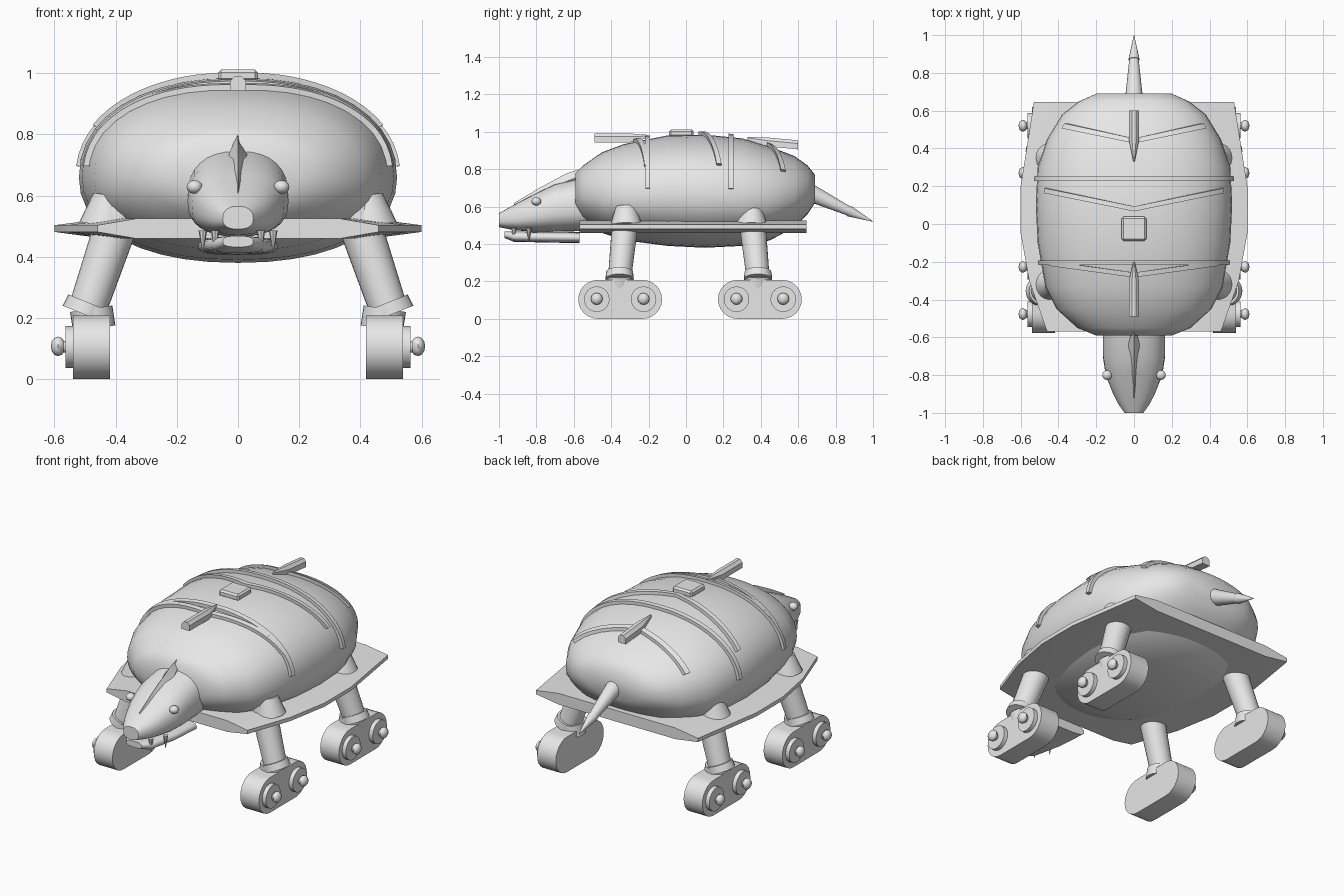
import bpy, bmesh
from math import sin, cos, pi, radians
from mathutils import Vector, Matrix

if "Cube" in bpy.data.objects:
    bpy.data.objects.remove(bpy.data.objects["Cube"])

grey = bpy.data.materials.new("plain grey")
grey.use_nodes = True
grey.diffuse_color = (0.8, 0.8, 0.8, 1)
grey.node_tree.nodes["Principled BSDF"].inputs["Base Color"].default_value = (0.8, 0.8, 0.8, 1)


def finish(name, bm, angle=35):
    bmesh.ops.recalc_face_normals(bm, faces=bm.faces)
    mesh = bpy.data.meshes.new(name)
    bm.to_mesh(mesh)
    bm.free()
    mesh.materials.append(grey)
    ob = bpy.data.objects.new(name, mesh)
    bpy.context.collection.objects.link(ob)
    bpy.ops.object.select_all(action='DESELECT')
    ob.select_set(True)
    bpy.context.view_layer.objects.active = ob
    bpy.ops.object.shade_smooth_by_angle(angle=radians(angle))
    return ob


def loft(name, rings, angle=35):
    """Skin a list of equal closed rings and cap both ends."""
    bm = bmesh.new()
    vs = [[bm.verts.new(p) for p in ring] for ring in rings]
    n = len(vs[0])
    for a, b in zip(vs, vs[1:]):
        for i in range(n):
            j = (i + 1) % n
            bm.faces.new((a[i], a[j], b[j], b[i]))
    bm.faces.new(vs[0])
    bm.faces.new(vs[-1])
    return finish(name, bm, angle)


def cone(name, p, q, r1, r2, sides=24):
    p, q = Vector(p), Vector(q)
    d = q - p
    m = Matrix.Translation((p + q) / 2) @ d.to_track_quat('Z', 'Y').to_matrix().to_4x4()
    bm = bmesh.new()
    bmesh.ops.create_cone(bm, cap_ends=True, segments=sides, radius1=r1, radius2=r2,
                          depth=d.length, matrix=m)
    return finish(name, bm)


def ball(name, centre, size, u=16, v=10):
    bm = bmesh.new()
    bmesh.ops.create_uvsphere(bm, u_segments=u, v_segments=v, radius=1,
                              matrix=Matrix.Translation(centre) @ Matrix.Diagonal((*size, 1)))
    return finish(name, bm, 50)


def spow(v, e):
    return abs(v) ** e * (1 if v >= 0 else -1)


def section_point(row, t, power=2.2, mid=0.46, grow=0.0):
    """Point on a rounded section; row is y, half width, top, bottom."""
    y, w, zt, zb = row
    zm = zb + (zt - zb) * mid
    h = (zt - zm if sin(t) > 0 else zm - zb) + grow
    return Vector(((w + grow) * spow(cos(t), 2 / power), y, zm + h * spow(sin(t), 2 / power)))


def hull(name, rows, power=2.2, mid=0.46, n=40):
    return loft(name, [[section_point(r, 2 * pi * i / n, power, mid) for i in range(n)]
                       for r in rows], 45)


# Shell
shell = [(-.59, .20, .78, .58), (-.55, .30, .82, .53), (-.45, .41, .89, .46),
         (-.33, .47, .935, .42), (-.1, .51, .98, .39), (.1, .52, .985, .38),
         (.3, .51, .965, .39), (.45, .46, .92, .42), (.58, .38, .87, .49),
         (.65, .29, .82, .56), (.69, .20, .77, .62)]
hull("shell", shell)


def shell_row(y):
    for a, b in zip(shell, shell[1:]):
        if a[0] <= y <= b[0]:
            f = (y - a[0]) / (b[0] - a[0])
            return [u + (v - u) * f for u, v in zip(a, b)]
    return list(shell[-1])


# Raised bands wrapped over the shell
def band(name, y0, slope, t0, steps=28, half=.013):
    rings = []
    for i in range(steps + 1):
        t = t0 + (pi - 2 * t0) * i / steps
        y = y0
        for _ in range(4):
            y = y0 + slope * abs(section_point(shell_row(y), t).x)
        rings.append([section_point(shell_row(y + dy), t, grow=g)
                      for dy, g in ((-half, -.02), (-half, .018), (half, .018), (half, -.02))])
    loft(name, rings)


band("rear_chevron_band", .44, .22, .55)
band("rear_hoop_band", .24, 0, .1)
band("middle_chevron_band", .08, .21, .5)
band("front_hoop_band", -.205, 0, .1)
band("front_chevron_band", -.27, .14, .5)


# Pointed bars on the back, front to rear
def bar(name, stations):
    loft(name, [[(-w, y, z - h), (w, y, z - h), (w, y, z + h * .3), (w * .4, y, z + h),
                 (-w * .4, y, z + h), (-w, y, z + h * .3)] for y, w, z, h in stations])


bar("front_back_bar", [(-.49, .026, .967, .024), (-.30, .026, .967, .024), (-.2, .004, .975, .008)])
bar("rear_back_bar", [(.33, .004, .965, .008), (.44, .026, .945, .024), (.6, .026, .93, .024)])

# Square button on top
bm = bmesh.new()
bmesh.ops.create_cube(bm, size=1, matrix=Matrix.Translation((0, -.025, .992))
                      @ Matrix.Diagonal((.13, .13, .04, 1)))
bmesh.ops.bevel(bm, geom=bm.edges[:], offset=.01, segments=1, affect='EDGES')
finish("top_button", bm)

# Skirt plate, thin at the sides
outline = [(-.57, .46), (-.3, .555), (-.05, .6), (.2, .6), (.645, .53)]
profile = [(-1, .011), (-.72, .033), (.72, .033), (1, .011)]
rings = []
for y, w in outline:
    top = [(w * f, y, .492 + h) for f, h in profile]
    low = [(w * f, y, .492 - h) for f, h in reversed(profile)]
    rings.append(top + low)
loft("skirt_plate", rings, 20)

# Head and jaw
hull("head", [(-1, .05, .565, .49), (-.95, .085, .593, .48), (-.9, .11, .62, .472),
              (-.8, .15, .672, .466), (-.7, .165, .72, .466), (-.52, .165, .76, .47)], 2.4, .45, 32)
hull("lower_jaw", [(-.97, .05, .468, .432), (-.92, .085, .468, .412),
                   (-.75, .12, .466, .408), (-.57, .13, .464, .405)], 2.8, .5, 24)

# Crest along the top of the head
loft("head_crest", [[(0, y, z + h), (w, y, z - .02), (0, y, z - .06), (-w, y, z - .02)]
                    for y, w, z, h in [(-.92, .004, .615, .004), (-.78, .016, .69, .012),
                                       (-.64, .03, .755, .022), (-.55, .008, .79, .016)]], 20)

# Tail with a spike
cone("tail", (0, .64, .685), (0, .88, .572), .05, .024)
cone("tail_spike", (0, .87, .577), (0, 1, .52), .03, .001, 12)


# Stadium outline of a foot at a given x
def stadium(x, y, half, r, n=12):
    pts = []
    for side in (1, -1):
        for i in range(n + 1):
            a = -pi / 2 + pi * i / n
            pts.append((x, y + side * (half + r * cos(a)), r + side * r * sin(a)))
    return pts


for s, side in ((1, "left"), (-1, "right")):
    ball(side + "_eye", (s * .142, -.8, .628), (.026, .026, .022))
    for x, y, k in ((.075, -.92, "front"), (.115, -.84, "rear")):
        cone(f"{side}_{k}_fang", (s * x, y, .485), (s * x, y, .41), .014, .001, 8)
    # Legs with feet, hubs and bolts
    for d, end, foot_y in ((-1, "front", -.352), (1, "rear", .395)):
        n = f"{end}_{side}_"
        y_top, y_low = d * .335 + .015, d * .37 + .015
        cone(n + "leg", (s * .495, y_low, .22), (s * .38, y_top, .56), .062, .072)
        cone(n + "hip", (s * .435, y_top, .5), (s * .418, y_top, .6), .085, .055)
        cone(n + "collar", (s * .503, y_low, .212), (s * .488, y_low, .25), .076, .072)
        cone(n + "ankle", (s * .47, y_low, .165), (s * .48, y_low, .23), .07, .07)
        loft(n + "foot", [stadium(s * x, foot_y, .12, .104) for x in (.418, .54)])
        for e in (-1, 1):
            y = foot_y + e * .125
            cone(n + "hub", (s * .53, y, .105), (s * .564, y, .105), .068, .068)
            cone(n + "axle", (s * .56, y, .105), (s * .585, y, .105), .018, .018, 12)
            ball(n + "bolt", (s * .588, y, .107), (.024, .032, .032), 8, 6)
